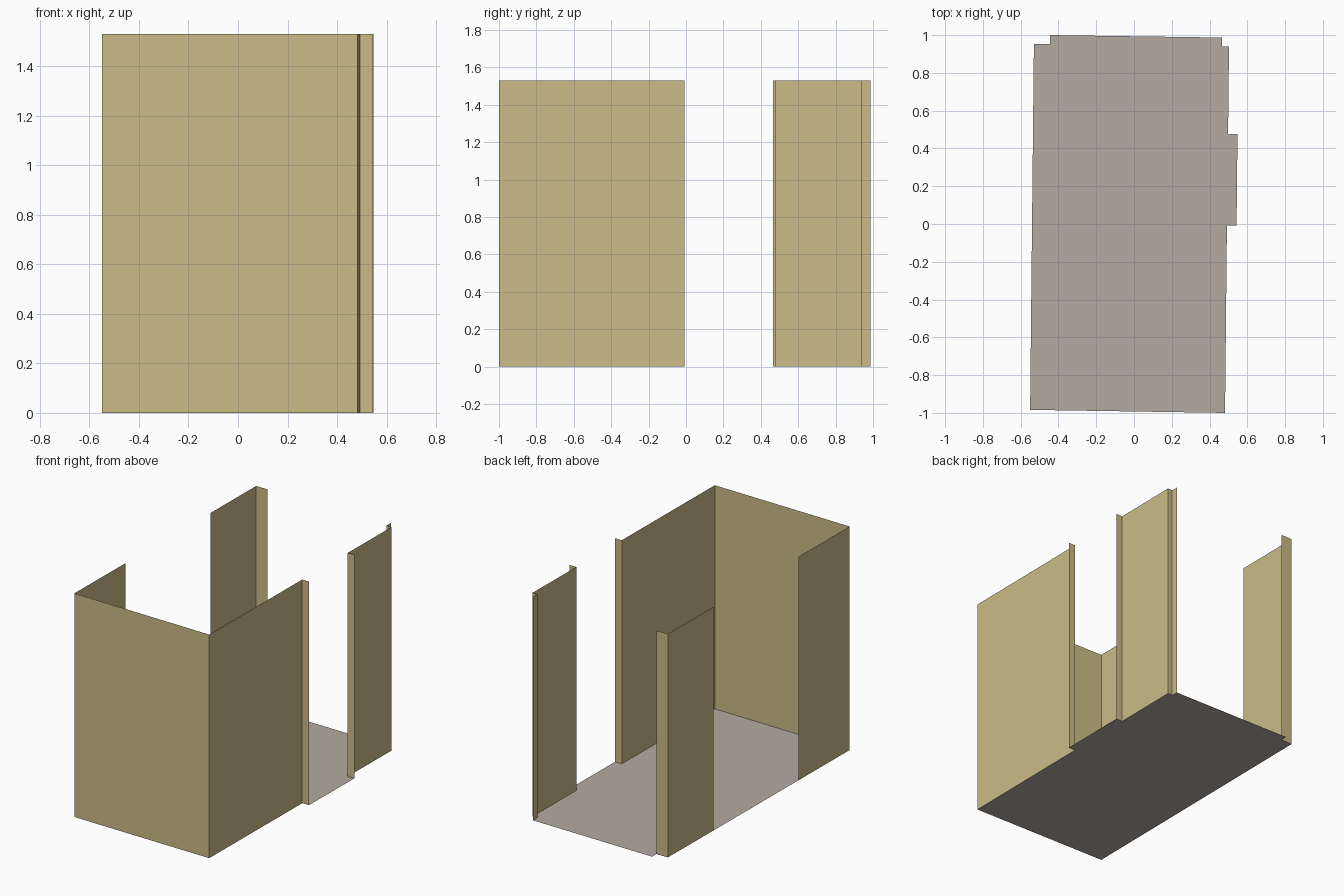
import bpy

if "Cube" in bpy.data.objects:
    bpy.data.objects.remove(bpy.data.objects["Cube"])

HEIGHT = 1.53


def material(name, color):
    m = bpy.data.materials.new(name)
    m.diffuse_color = (*color, 1.0)
    m.use_nodes = True
    m.node_tree.nodes["Principled BSDF"].inputs["Base Color"].default_value = m.diffuse_color
    return m


wall_mat = material("tan wall", (0.60, 0.50, 0.245))
floor_mat = material("warm grey floor", (0.45, 0.41, 0.36))


def add_object(name, verts, faces, mat):
    mesh = bpy.data.meshes.new(name)
    mesh.from_pydata(verts, [], faces)
    mesh.materials.append(mat)
    mesh.update()
    ob = bpy.data.objects.new(name, mesh)
    bpy.context.collection.objects.link(ob)
    return ob


def wall(name, path):
    """Thin upright sheet following a floor path."""
    n = len(path)
    verts = [(x, y, 0) for x, y in path] + [(x, y, HEIGHT) for x, y in path]
    faces = [(i, i + 1, n + i + 1, n + i) for i in range(n - 1)]
    return add_object(name, verts, faces, wall_mat)


# Room outline, counter-clockwise from the front left corner
front_left, front_right = (-0.55, -0.984), (0.482, -1.0)
door_a, door_b = (0.492, -0.008), (0.543, -0.008)
door_c, door_d = (0.548, 0.476), (0.498, 0.475)
back_r1, back_r2, back_r3 = (0.503, 0.941), (0.466, 0.94), (0.466, 0.987)
back_l1, back_l2, back_l3 = (-0.444, 1.0), (-0.444, 0.954), (-0.53, 0.953)

# Floor slab
outline = [front_left, front_right, door_a, door_b, door_c, door_d,
           back_r1, back_r2, back_r3, back_l1, back_l2, back_l3]
add_object("floor", [(x, y, 0) for x, y in outline],
           [tuple(range(len(outline)))], floor_mat)

# Walls: front corner, right rear piece, left rear piece
wall("front_corner_wall",
     [(-0.544, -0.44), front_left, front_right, door_a, door_b])
wall("right_rear_wall", [door_c, door_d, back_r1, back_r2, back_r3])
wall("left_rear_wall", [back_l2, back_l3, (-0.535, 0.465)])
